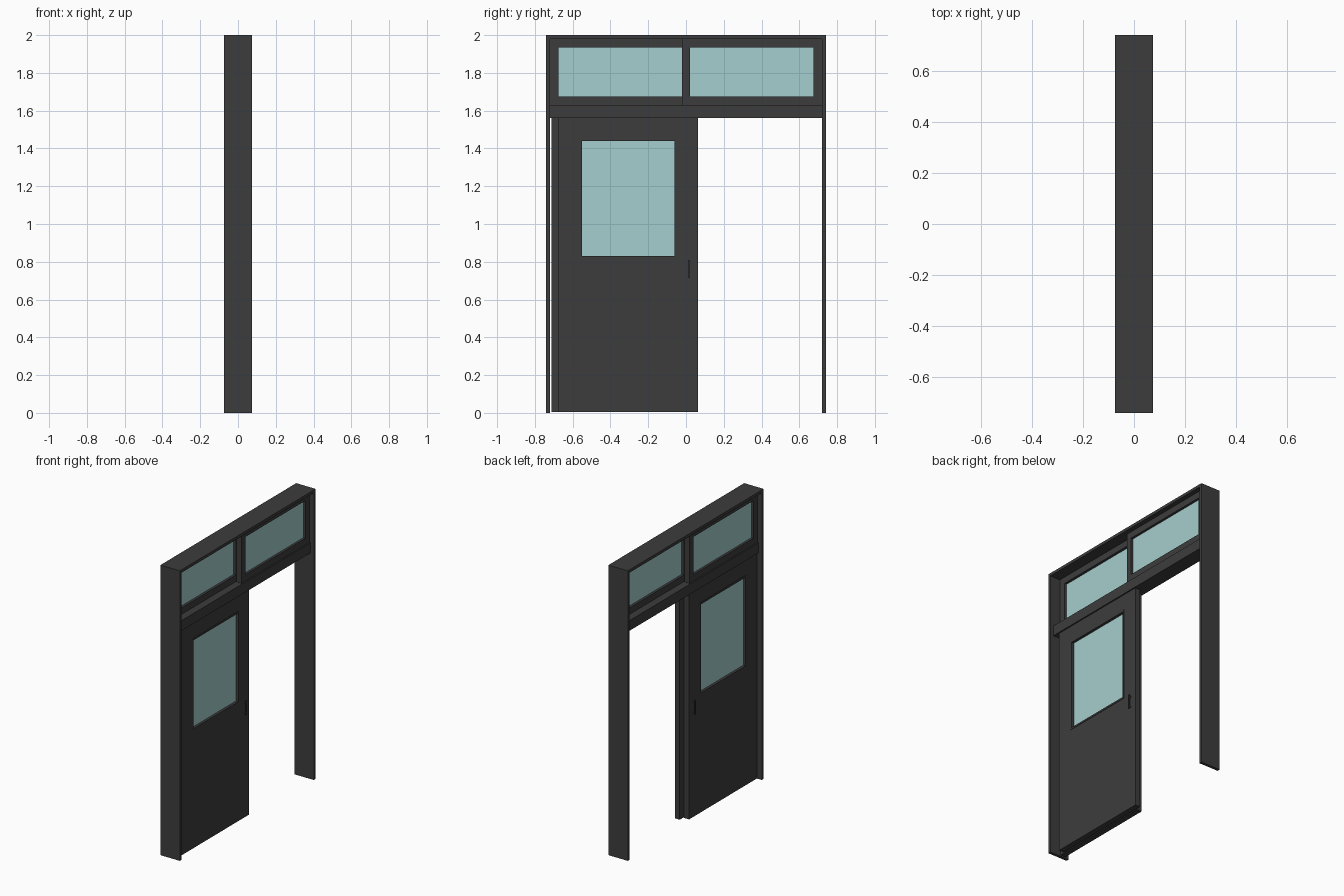
import bpy, bmesh

if "Cube" in bpy.data.objects:
    bpy.data.objects.remove(bpy.data.objects["Cube"], do_unlink=True)


def material(name, rgb):
    m = bpy.data.materials.new(name)
    m.use_nodes = True
    m.diffuse_color = (*rgb, 1)
    m.node_tree.nodes["Principled BSDF"].inputs["Base Color"].default_value = (*rgb, 1)
    return m


DARK = material("dark grey metal", (0.046, 0.046, 0.046))
GLASS = material("pale teal glass", (0.38, 0.62, 0.62))


def finish(name, bm, mat):
    bmesh.ops.recalc_face_normals(bm, faces=bm.faces)
    mesh = bpy.data.meshes.new(name)
    bm.to_mesh(mesh)
    bm.free()
    mesh.materials.append(mat)
    obj = bpy.data.objects.new(name, mesh)
    bpy.context.collection.objects.link(obj)
    return obj


def rect(y0, y1, z0, z1):
    return [(y0, z0), (y1, z0), (y1, z1), (y0, z1)]


def slab(name, outline, x0, x1, mat=DARK):
    """Extrude a side-on (y, z) outline from x0 to x1."""
    bm = bmesh.new()
    face = bm.faces.new([bm.verts.new((x0, y, z)) for y, z in outline])
    new = bmesh.ops.extrude_face_region(bm, geom=[face])["geom"]
    moved = [v for v in new if isinstance(v, bmesh.types.BMVert)]
    bmesh.ops.translate(bm, verts=moved, vec=(x1 - x0, 0, 0))
    return finish(name, bm, mat)


def ring(name, outer, inner, x0, x1):
    """Rectangular frame with a through opening."""
    bm = bmesh.new()
    loops = [[bm.verts.new((x, y, z)) for y, z in pts]
             for x, pts in ((x0, outer), (x0, inner), (x1, inner), (x1, outer))]
    for a, b in zip(loops, loops[1:] + loops[:1]):
        for i in range(4):
            j = (i + 1) % 4
            bm.faces.new((a[i], a[j], b[j], b[i]))
    return finish(name, bm, DARK)


# Outer portal: two thin posts and the top plate in one outline
W, T, D = 0.74, 0.02, 0.074
slab("portal_frame", [(-W, 0), (-W, 2), (W, 2), (W, 0), (W - T, 0),
                      (W - T, 2 - T), (T - W, 2 - T), (T - W, 0)], -D, D)

# Header rail carrying the doors
slab("header_rail", rect(T - W, W - T, 1.56, 1.63), -0.05, 0.05)

# Two transom windows in staggered planes, stiles overlapping in the middle
for name, s in (("front_transom", 1), ("rear_transom", -1)):
    def span(a, b, z0, z1):
        return rect(min(a * s, b * s), max(a * s, b * s), z0, z1)
    ring(name + "_frame", span(-0.02, 0.72, 1.63, 1.98),
         span(0.02, 0.675, 1.675, 1.935), 0.003 * s, 0.042 * s)
    slab(name + "_glass", span(0.02, 0.675, 1.675, 1.935), 0.02 * s, 0.026 * s, GLASS)

# Two sliding leaves, parked together on one side
for name, s, y in (("front_door", 1, -0.675), ("rear_door", -1, -0.713)):
    window = rect(y + 0.125, y + 0.615, 0.83, 1.44)
    bead = rect(y + 0.113, y + 0.627, 0.818, 1.452)
    ring(name + "_leaf", rect(y, y + 0.738, 0.004, 1.56), bead, 0.004 * s, 0.041 * s)
    ring(name + "_window_bead", bead, window, 0.002 * s, 0.044 * s)
    slab(name + "_glass", window, 0.02 * s, 0.026 * s, GLASS)
    # Slim pull handle standing off the leaf on two lugs
    h = y + 0.685
    slab(name + "_handle", rect(h, h + 0.009, 0.715, 0.81), 0.05 * s, 0.056 * s)
    for i, z in enumerate((0.722, 0.795)):
        slab(f"{name}_handle_lug_{i + 1}", rect(h, h + 0.009, z, z + 0.008), 0.041 * s, 0.05 * s)
